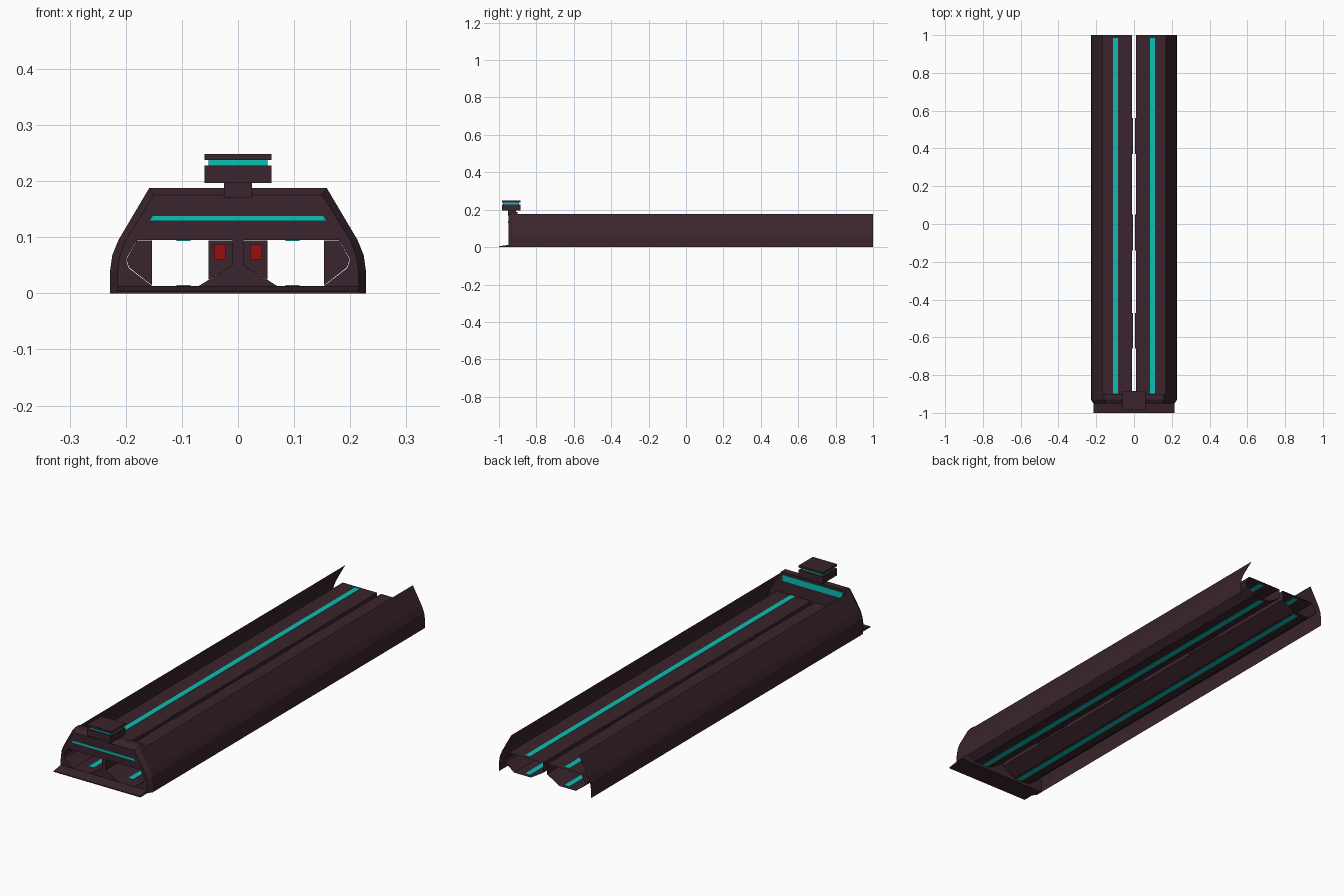
import bpy, bmesh

if "Cube" in bpy.data.objects:
    bpy.data.objects.remove(bpy.data.objects["Cube"], do_unlink=True)


def material(name, colour):
    m = bpy.data.materials.new(name)
    m.use_nodes = True
    m.diffuse_color = (*colour, 1)
    m.node_tree.nodes["Principled BSDF"].inputs["Base Color"].default_value = (*colour, 1)
    return m


HULL = material("dark plum hull", (0.042, 0.018, 0.026))
TEAL = material("teal light", (0.004, 0.52, 0.45))
RED = material("red panel", (0.33, 0.004, 0.004))


def loft(name, rings, mat=HULL, closed=True, caps=True):
    """Bridge matching rings, given as (y, [(x, z), ...])."""
    bm = bmesh.new()
    rows = [[bm.verts.new((x, y, z)) for x, z in pts] for y, pts in rings]
    n = len(rows[0])
    for a, b in zip(rows, rows[1:]):
        for i in range(n if closed else n - 1):
            j = (i + 1) % n
            bm.faces.new((a[i], a[j], b[j], b[i]))
    if caps:
        bm.faces.new(rows[0])
        bm.faces.new(rows[-1])
    if closed:
        bmesh.ops.recalc_face_normals(bm, faces=bm.faces)
    mesh = bpy.data.meshes.new(name)
    bm.to_mesh(mesh)
    bm.free()
    mesh.materials.append(mat)
    ob = bpy.data.objects.new(name, mesh)
    bpy.context.collection.objects.link(ob)
    return ob


def box(name, x0, x1, y0, y1, z0, z1, mat=HULL):
    pts = [(x0, z0), (x1, z0), (x1, z1), (x0, z1)]
    return loft(name, [(y0, pts), (y1, pts)], mat)


def flip(pts, s):
    return [(s * x, z) for x, z in pts]


def arch(half):
    return half + flip(half[::-1], -1)


FRONT, BACK, END = -0.95, -0.90, 1.0
shell = [(0.228, 0), (0.228, 0.04), (0.224, 0.068), (0.213, 0.095), (0.168, 0.176)]
tube = [(0.01, 0.095), (0.01, 0.05), (0.07, 0.013), (0.153, 0.013),
        (0.195, 0.045), (0.2, 0.06), (0.18, 0.095)]

# Front block with bevelled face
outer = arch(shell[:4] + [(0.158, 0.188)])
inner = arch([(0.215, 0), (0.215, 0.04), (0.211, 0.065), (0.2, 0.095), (0.15, 0.175)])
facade = loft("front_block", [(FRONT, inner), (-0.93, outer), (BACK, outer)])

for side, s in (("left", 1), ("right", -1)):
    # Hangar mouth cut through the front block
    cutter = loft(side + "_mouth_cutter", [(-1.1, flip(tube, s)), (-0.8, flip(tube, s))])
    cutter.hide_render = True
    cutter.hide_viewport = True
    cutter.display_type = "WIRE"
    cut = facade.modifiers.new(side + "_mouth", "BOOLEAN")
    cut.operation = "DIFFERENCE"
    cut.solver = "EXACT"
    cut.object = cutter

    # Curved side shell and open hangar tube
    loft(side + "_shell", [(-0.93, flip(shell, s)), (END, flip(shell, s))],
         closed=False, caps=False)
    loft(side + "_tube", [(BACK, flip(tube, s)), (END, flip(tube, s))], caps=False)

    # Light strips on roof and floor, showing on both faces
    a, b = sorted((0.085 * s, 0.11 * s))
    box(side + "_roof_strip", a, b, BACK, 0.985, 0.093, 0.097, TEAL)
    box(side + "_floor_strip", a, b, BACK, 0.985, 0.011, 0.015, TEAL)

    # Side rooms inside the tube, with red end panels
    for i, y in enumerate((-0.66, -0.14, 0.37)):
        y1 = y + 0.19
        room = [(0.006, 0.0945), (0.006, 0.052), (0.053, 0.024), (0.053, 0.0945)]
        loft(f"{side}_inner_room_{i}", [(y, flip(room, s)), (y1, flip(room, s))])
        room = [(0.153, 0.0945), (0.153, 0.014), (0.194, 0.046), (0.199, 0.06), (0.18, 0.0945)]
        loft(f"{side}_outer_room_{i}", [(y, flip(room, s)), (y1, flip(room, s))])
        a2, b2 = sorted((0.022 * s, 0.043 * s))
        for end, ye in (("front", y), ("back", y1)):
            box(f"{side}_{end}_red_panel_{i}", a2, b2, ye - 0.003, ye + 0.003,
                0.06, 0.087, RED)

# Windows on the front block
window = arch([(0.158, 0.129), (0.152, 0.139)])
loft("front_window", [(FRONT - 0.003, window), (FRONT + 0.003, window)], TEAL)
box("back_window", -0.15, 0.15, BACK - 0.003, BACK + 0.003, 0.15, 0.177, TEAL)

# Landing ramp
sill = [(-0.215, 0), (0.215, 0), (0.215, 0.012), (-0.215, 0.012)]
lip = [(x, z / 3) for x, z in sill]
loft("ramp", [(-1.0, lip), (FRONT, sill)])

# Control tower
box("tower_stem", -0.025, 0.025, -0.953, -0.91, 0.17, 0.2)
box("tower_deck", -0.06, 0.06, -0.985, -0.885, 0.197, 0.228)
box("tower_glass", -0.053, 0.053, -0.978, -0.892, 0.228, 0.238, TEAL)
box("tower_cap", -0.06, 0.06, -0.985, -0.885, 0.238, 0.248)
